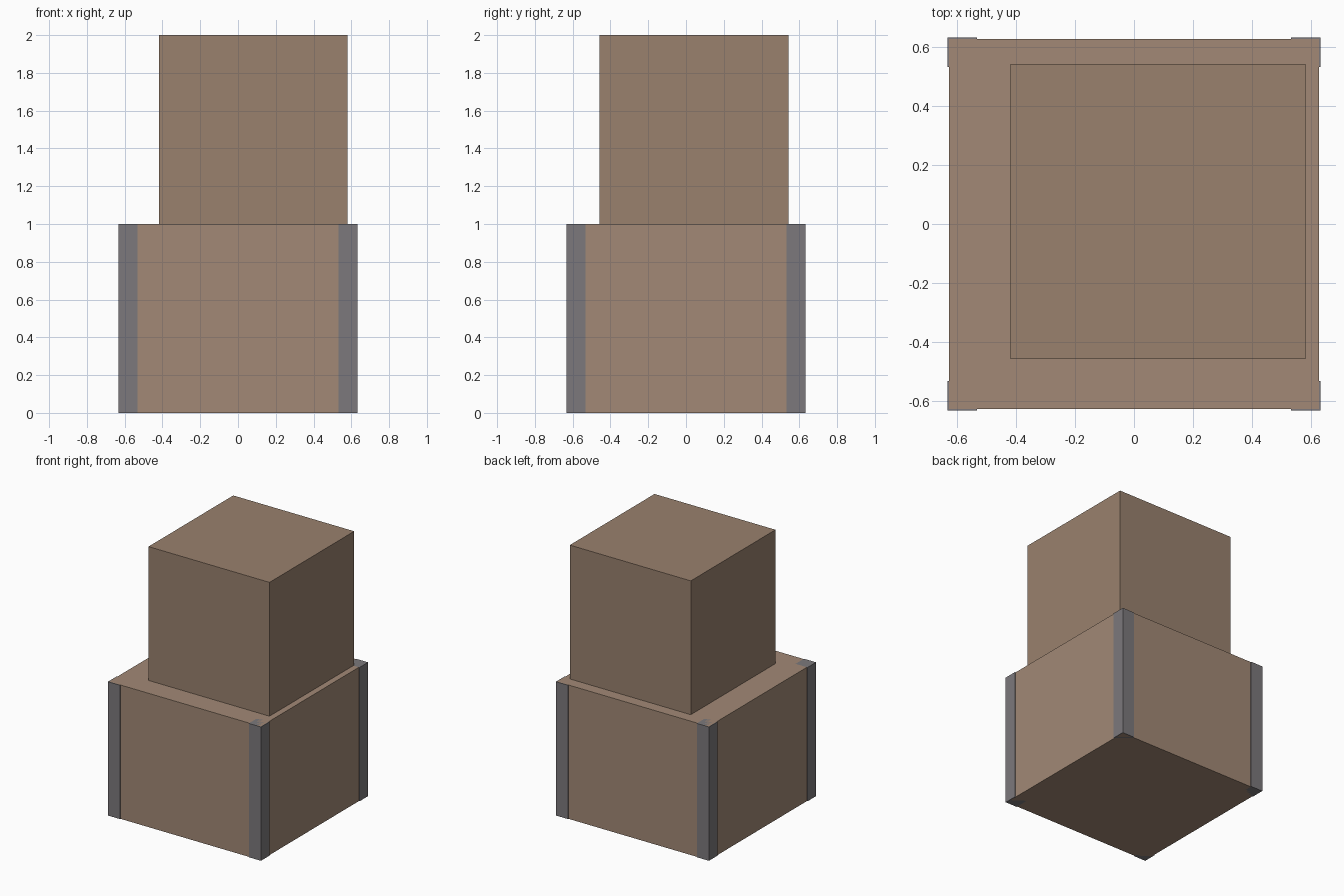
import bpy
import bmesh
from mathutils import Vector

if "Cube" in bpy.data.objects:
    bpy.data.objects.remove(bpy.data.objects["Cube"])


def material(name, color):
    mat = bpy.data.materials.new(name)
    mat.diffuse_color = (*color, 1)
    mat.use_nodes = True
    mat.node_tree.nodes["Principled BSDF"].inputs["Base Color"].default_value = mat.diffuse_color
    return mat


def box(name, center, size, mat):
    """Flat-faced box with its real dimensions in the mesh."""
    bm = bmesh.new()
    bmesh.ops.create_cube(bm, size=1)
    bmesh.ops.scale(bm, vec=Vector(size), verts=bm.verts)
    mesh = bpy.data.meshes.new(name)
    bm.to_mesh(mesh)
    bm.free()
    mesh.materials.append(mat)
    obj = bpy.data.objects.new(name, mesh)
    obj.location = center
    bpy.context.collection.objects.link(obj)
    return obj


lower_brown = material("lower_cardboard", (0.36, 0.25, 0.18))
upper_brown = material("upper_cardboard", (0.32, 0.22, 0.155))
grey = material("corner_metal", (0.2, 0.19, 0.2))

# Large lower box
box("lower_box", (0, 0, 0.5), (1.254, 1.254, 1), lower_brown)

# Smaller box stacked off-centre
box("upper_box", (0.081, 0.042, 1.5), (1, 1, 1), upper_brown)

# Four corner posts standing slightly proud of the lower box
POST, OUTER = 0.1, 0.6325
offset = OUTER - POST / 2
for side, sx in (("left", -1), ("right", 1)):
    for end, sy in (("front", -1), ("back", 1)):
        box(f"{end}_{side}_corner_post", (sx * offset, sy * offset, 0.5),
            (POST, POST, 1), grey)
